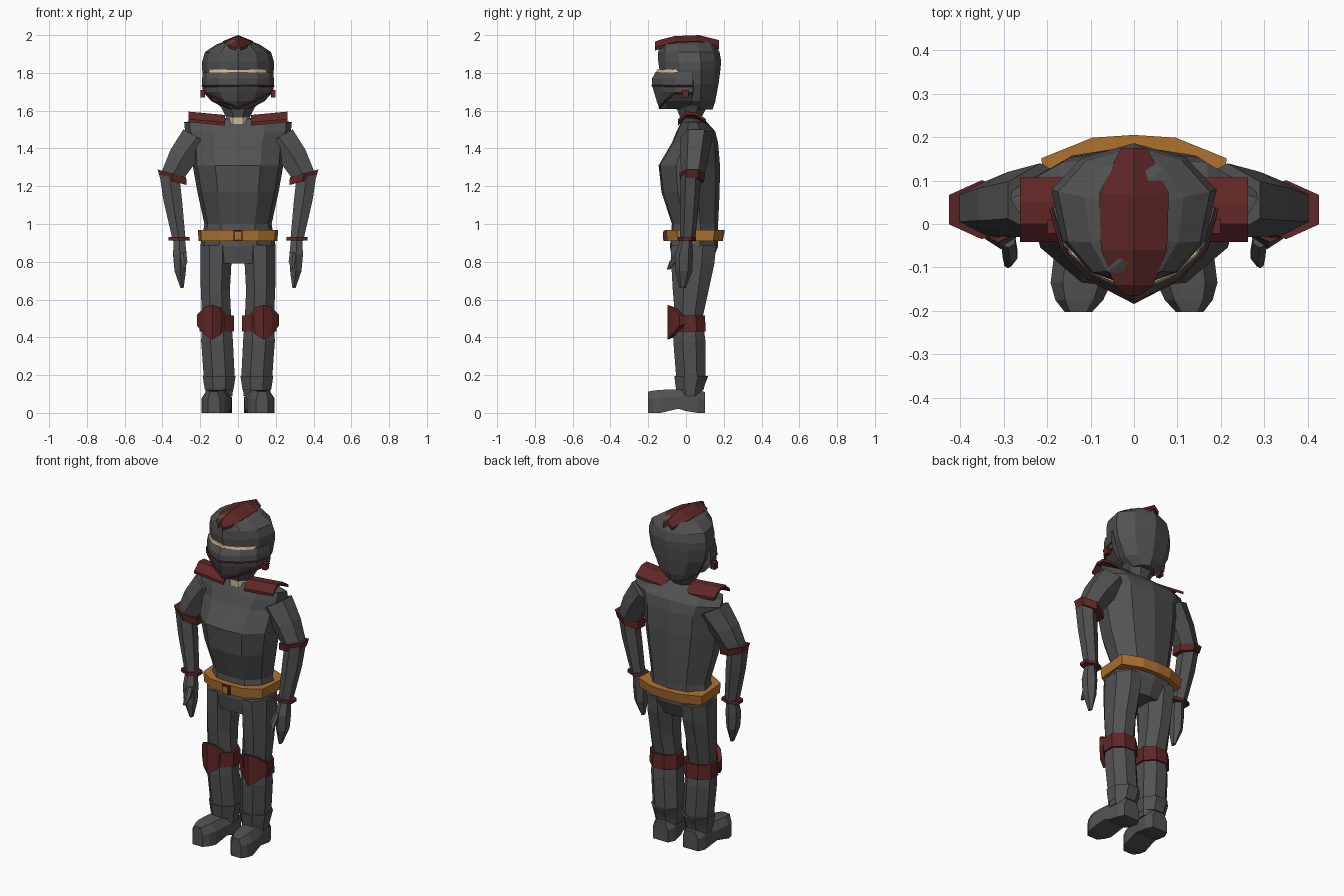
import bpy, bmesh
from math import cos, sin, pi


def material(name, rgb):
    m = bpy.data.materials.new(name)
    m.diffuse_color = (*rgb, 1)
    return m


GREY = material("dark_grey", (.085, .085, .085))
RED = material("dark_red", (.115, .02, .02))
GOLD = material("leather", (.43, .17, .03))
SKIN = material("skin", (.65, .5, .3))


def loft(name, rings, mat=GREY, mirror=False):
    """Skin a list of equally sized point rings and cap both ends."""
    bm = bmesh.new()
    vs = [[bm.verts.new(p) for p in r] for r in rings]
    n = len(rings[0])
    for a, b in zip(vs, vs[1:]):
        for i in range(n):
            j = (i + 1) % n
            bm.faces.new((a[i], a[j], b[j], b[i]))
    bm.faces.new(vs[0])
    bm.faces.new(vs[-1])
    bmesh.ops.recalc_face_normals(bm, faces=bm.faces)
    me = bpy.data.meshes.new(name)
    bm.to_mesh(me)
    bm.free()
    return add(name, me, mat, mirror)


def add(name, data, mat, mirror=False):
    ob = bpy.data.objects.new(name, data)
    data.materials.append(mat)
    bpy.context.collection.objects.link(ob)
    if mirror:
        ob.modifiers.new("Mirror", 'MIRROR')
    return ob


def body(name, profile, rows, mat=GREY):
    """Symmetric cross-section scaled per row: z, half width, front y, back y."""
    rings = []
    for z, w, yf, yb in rows:
        half = [(w * a, yf + (yb - yf) * b, z) for a, b in profile]
        rings.append(half + [(-x, y, h) for x, y, h in half[-2:0:-1]])
    return loft(name, rings, mat)


def limb(name, rows, n=8, mat=GREY, mirror=True):
    """Tube through rows: x, y, z, rx, ry, tilt; mirrored to the other side."""
    rings = []
    for x, y, z, rx, ry, t in rows:
        ring = []
        for i in range(n):
            a = 2 * pi * (i + .5) / n
            u, v = rx * cos(a) / cos(pi / n), ry * sin(a) / (cos(pi / n) if n == 8 else 1)
            ring.append((x + u * cos(t), y + v, z + u * sin(t)))
        rings.append(ring)
    return loft(name, rings, mat, mirror)


def trim(name, half, depth=.005):
    """Thin mirrored line running round the mask."""
    pts = [(-x, y, z) for x, y, z in half[:0:-1]] + half
    cu = bpy.data.curves.new(name, 'CURVE')
    cu.dimensions = '3D'
    cu.bevel_depth = depth
    cu.bevel_resolution = 0
    sp = cu.splines.new('POLY')
    sp.points.add(len(pts) - 1)
    for p, c in zip(sp.points, pts):
        p.co = (*c, 1)
    add(name, cu, RED)


# Torso and pelvis
TORSO = [(0, 0), (.5, .03), (.9, .28), (1, .62), (.6, .93), (0, 1)]
body("torso", TORSO, [(.79, .15, -.07, .13), (.88, .20, -.085, .17), (1.0, .178, -.075, .17),
                      (1.17, .215, -.13, .178), (1.31, .24, -.145, .18), (1.43, .25, -.075, .17),
                      (1.49, .28, -.05, .155), (1.54, .285, -.025, .11), (1.56, .07, -.02, .07)])
# Belt and buckle
BELT = [(0, 0), (.5, .02), (.93, .2), (1, .83), (.45, .98), (0, 1)]
body("belt", BELT, [(.91, .208, -.105, .195), (.968, .213, -.11, .205)], GOLD)


def box(name, c, s, mat, mirror=False):
    (x, y, z), (a, b, h) = c, s
    sq = [(-a, -b), (a, -b), (a, b), (-a, b)]
    return loft(name, [[(x + u, y + v, z + d) for u, v in sq] for d in (-h, h)], mat, mirror)


box("buckle_frame", (0, -.108, .938), (.024, .01, .028), RED)
box("buckle_centre", (0, -.112, .938), (.016, .01, .02), GOLD)

# Neck
limb("neck_skin", [(0, .02, 1.53, .065, .055, 0), (0, .02, 1.565, .062, .055, 0)], 8, SKIN, False)
limb("neck_cover", [(0, .025, 1.56, .06, .055, 0), (0, .03, 1.63, .095, .085, 0)], 8, GREY, False)

# Helmet, mask and eye slit
SKULL = [(0, 0), (.53, .11), (.87, .33), (1, .68), (.63, .9), (0, 1)]
body("helmet", SKULL, [(1.605, .07, -.05, .14), (1.65, .13, -.09, .155), (1.74, .175, -.12, .172),
                       (1.815, .19, -.14, .182), (1.86, .19, -.147, .186), (1.91, .175, -.147, .178),
                       (1.95, .115, -.142, .158), (1.975, .05, -.11, .12)])
MASK = [(0, 0), (.53, .24), (.87, .55), (1, .99), (.6, 1), (0, 1)]
body("mask", MASK, [(1.61, .06, -.14, .02), (1.65, .14, -.155, .03), (1.70, .187, -.17, .04),
                    (1.735, .19, -.18, .04), (1.77, .19, -.18, .04), (1.806, .186, -.16, .04)])
body("eye_slit", MASK, [(1.803, .17, -.158, .0), (1.818, .165, -.153, .0)], SKIN)
trim("mask_line", [(0, -.179, 1.732), (.1, -.127, 1.732), (.165, -.058, 1.73), (.19, .035, 1.73)])
trim("jaw_line", [(0, -.142, 1.614), (.08, -.112, 1.65), (.16, -.06, 1.69), (.185, .035, 1.69)])
box("ear_piece", (.187, -.005, 1.69), (.012, .017, .019), RED, True)

# Crest: bowed plate running over the helmet
crest = []
for y, w, z in [(-.165, .015, 1.955), (-.14, .045, 1.965), (-.06, .076, 1.985),
                (.07, .08, 1.99), (.175, .03, 1.963)]:
    crest.append([(-w, y, z - .022), (0, y, z + .01), (w, y, z - .022), (w * .9, y, z - .038),
                  (0, y, z - .012), (-w * .9, y, z - .038)])
loft("crest", crest, RED)

# Shoulder pads: bent plate rising outwards
pad = [(-.042, -.028), (.0, .012), (.05, .01), (.107, -.028)]
loft("shoulder_pad", [[(x, y, z + d) for y, d in pad] + [(x, y, z + d - .016) for y, d in pad[::-1]]
                      for x, z in [(.068, 1.565), (.262, 1.583)]], RED, True)

# Arms
limb("upper_arm", [(.215, .055, 1.46, .085, .085, .5), (.29, .045, 1.36, .075, .075, .43),
                   (.35, .035, 1.25, .06, .06, .28)], 6)
limb("elbow_band", [(.342, .033, 1.225, .073, .062, .26), (.35, .033, 1.268, .078, .068, .26)], 6, RED)
limb("forearm", [(.362, .025, 1.25, .054, .055, .2), (.345, .02, 1.12, .05, .05, .1),
                 (.311, .008, .91, .034, .04, 0)], 6)
limb("wrist_band", [(.311, .006, .912, .057, .048, 0), (.313, .006, .93, .055, .048, 0)], 6, RED)
limb("hand", [(.31, .0, .91, .03, .032, 0), (.308, -.01, .84, .036, .047, 0),
              (.306, -.012, .75, .03, .045, 0), (.296, -.018, .66, .008, .016, 0)], 6)
limb("thumb", [(.29, -.035, .85, .016, .02, 0), (.285, -.07, .80, .017, .018, 0),
               (.29, -.092, .76, .008, .01, 0)], 6)

# Legs, cuffs and knee guards
limb("leg", [(.115, .04, .89, .083, .12, 0), (.117, .036, .79, .082, .114, 0),
             (.12, .025, .65, .077, .095, 0), (.113, .015, .5, .077, .072, 0),
             (.111, .018, .38, .084, .085, 0), (.1, .025, .2, .082, .078, 0), (.1, .022, .09, .07, .06, 0)])
limb("boot_cuff", [(.1, .02, .12, .075, .072, 0), (.1, .022, .15, .08, .078, 0),
                   (.1, .028, .195, .087, .09, 0)])
limb("knee_band", [(.112, .02, .43, .092, .085, 0), (.112, .02, .515, .09, .08, 0)], 8, RED)
knee = []
for dx, y, top, bot in [(-.08, -.035, .52, .46), (-.042, -.075, .56, .415),
                        (.0, -.098, .572, .388), (.042, -.075, .56, .415), (.08, -.035, .52, .46)]:
    knee.append([(.136 + dx, y, top), (.136 + dx, y, bot), (.136 + dx * .9, y + .03, bot + .01),
                 (.136 + dx * .9, y + .03, top - .01)])
loft("knee_pad", knee, RED, True)

# Boots: chamfered sections from heel to toe
boot = []
for y, x, w, lo, hi in [(.1, .1, .05, .0, .11), (.06, .1, .068, .0, .125), (.0, .103, .068, .01, .13),
                        (-.04, .112, .068, .022, .125), (-.135, .122, .07, 0, .122),
                        (-.175, .126, .055, 0, .118), (-.202, .128, .032, 0, .112)]:
    boot.append([(x - w, y, lo), (x + w, y, lo), (x + w, y, hi * .65), (x + w * .6, y, hi),
                 (x - w * .6, y, hi), (x - w, y, hi * .65)])
loft("boot", boot, GREY, True)
